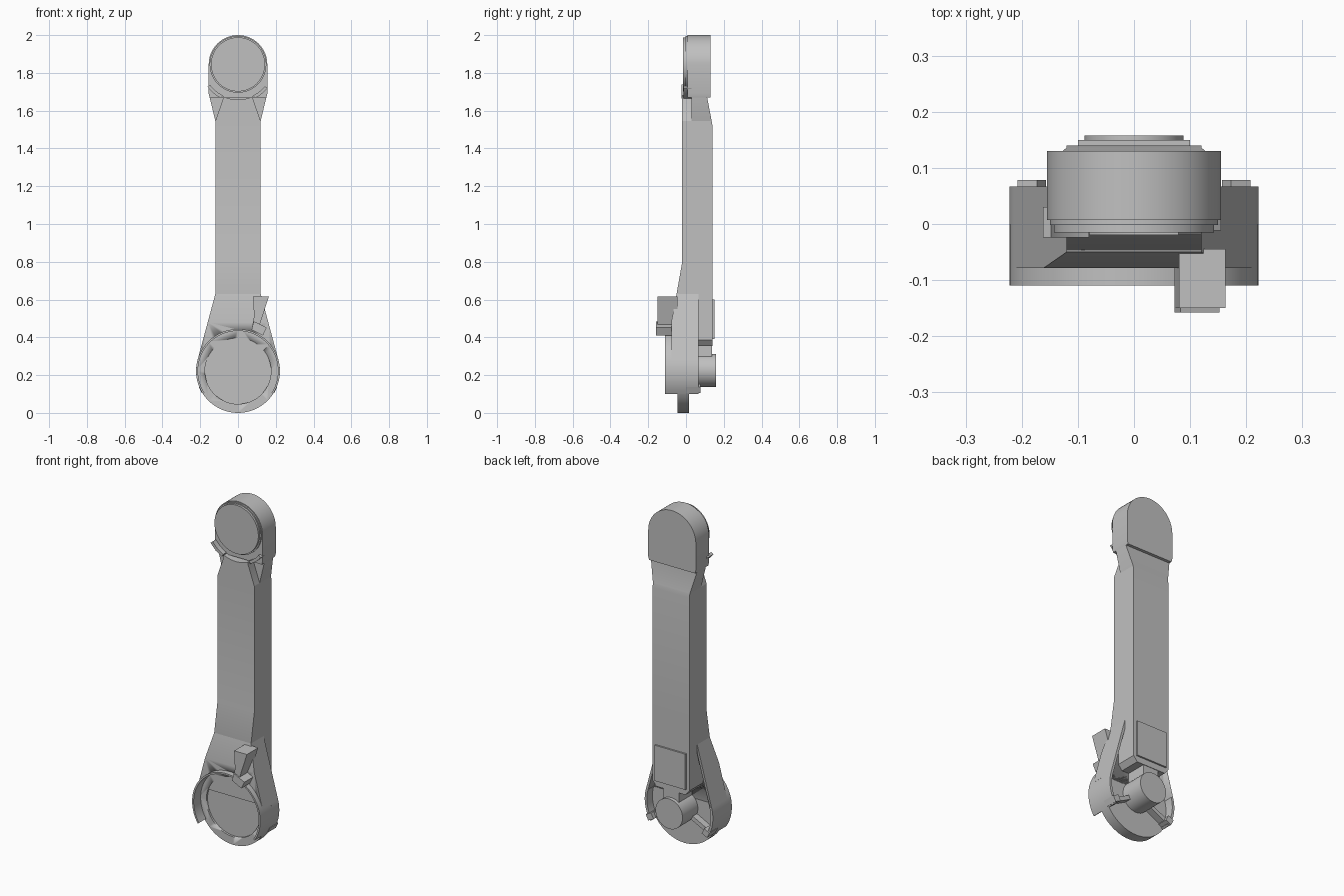
import bpy, bmesh, math
from math import sin, cos, radians
from mathutils import Matrix

cube = bpy.data.objects.get("Cube")
if cube:
    bpy.data.objects.remove(cube, do_unlink=True)

grey = bpy.data.materials.new("plain_grey")
grey.use_nodes = True
grey.diffuse_color = (0.53, 0.53, 0.53, 1)
grey.node_tree.nodes["Principled BSDF"].inputs["Base Color"].default_value = (0.53, 0.53, 0.53, 1)

LOW_Z, LOW_R = 0.222, 0.222      # lower joint centre and radius
TOP_Z, TOP_R = 1.845, 0.155      # upper joint centre and radius


def finish(name, bm):
    bmesh.ops.recalc_face_normals(bm, faces=bm.faces)
    mesh = bpy.data.meshes.new(name)
    bm.to_mesh(mesh)
    bm.free()
    mesh.materials.append(grey)
    obj = bpy.data.objects.new(name, mesh)
    bpy.context.collection.objects.link(obj)
    bpy.ops.object.select_all(action='DESELECT')
    obj.select_set(True)
    bpy.context.view_layer.objects.active = obj
    bpy.ops.object.shade_smooth_by_angle(angle=radians(25))
    return obj


def prism(name, outline, y0, y1):
    """Extrude an x-z outline from y0 to y1."""
    bm = bmesh.new()
    face = bm.faces.new([bm.verts.new((x, y0, z)) for x, z in outline])
    new = bmesh.ops.extrude_face_region(bm, geom=[face])["geom"]
    moved = [v for v in new if isinstance(v, bmesh.types.BMVert)]
    bmesh.ops.translate(bm, verts=moved, vec=(0, y1 - y0, 0))
    return finish(name, bm)


def loft(name, rows):
    """Join rectangular sections given as z, half width, front y, back y."""
    bm = bmesh.new()
    rings = [[bm.verts.new(p) for p in ((-w, f, z), (w, f, z), (w, b, z), (-w, b, z))]
             for z, w, f, b in rows]
    for low, high in zip(rings, rings[1:]):
        for i in range(4):
            j = (i + 1) % 4
            bm.faces.new((low[i], low[j], high[j], high[i]))
    bm.faces.new(rings[0])
    bm.faces.new(rings[-1])
    return finish(name, bm)


def arc(cz, r, a0, a1, n=48):
    angles = [radians(a0 + (a1 - a0) * i / n) for i in range(n + 1)]
    return [(r * cos(a), cz + r * sin(a)) for a in angles]


def disc(name, cz, r, y0, y1):
    return prism(name, arc(cz, r, 0, 360, 64)[:-1], y0, y1)


def band(name, cz, r0, r1, a0, a1, y0, y1):
    return prism(name, arc(cz, r1, a0, a1) + arc(cz, r0, a1, a0), y0, y1)


def cut(obj, cutter):
    mod = obj.modifiers.new("pocket", 'BOOLEAN')
    mod.operation, mod.object = 'DIFFERENCE', cutter
    mod.solver = 'EXACT'
    bpy.context.view_layer.objects.active = obj
    bpy.ops.object.modifier_apply(modifier=mod.name)
    bpy.data.objects.remove(cutter, do_unlink=True)


def mirrored(points):
    return points + [(-x, z) for x, z in reversed(points)]


# Lower joint: base disc with a shallow front recess, and its rims
base = disc("joint_base", LOW_Z, LOW_R, -0.045, 0.015)
cut(base, disc("recess_cutter", LOW_Z, 0.175, -0.2, -0.033))
band("front_rim", LOW_Z, 0.212, LOW_R, -33.3, 213.3, -0.11, 0.0)
for side, start in (("left", -33.3), ("right", 164)):
    band(side + "_back_rim", LOW_Z, 0.208, LOW_R, start, start + 49.3, 0.0, 0.067)

# Flared body, pocketed at the front and back
flare = loft("flared_body", [(0.28, 0.2143, -0.078, 0.067), (0.48, 0.1604, -0.078, 0.067),
                             (0.63, 0.12, -0.05, 0.067)])
cut(flare, disc("front_pocket_cutter", LOW_Z, 0.2125, -0.3, -0.04))
cut(flare, prism("back_pocket_cutter",
                 mirrored([(0.205, 0.2), (0.2, 0.28), (0.113, 0.6)]), 0.015, 0.3))

# Long shaft
loft("shaft", [(0.355, 0.095, 0.0, 0.14), (0.385, 0.12, 0.0, 0.14), (0.63, 0.12, -0.05, 0.14),
               (0.8, 0.12, -0.02, 0.14), (1.52, 0.12, -0.02, 0.14), (1.545, 0.12, -0.02, 0.136)])

# Neck: wide rear block and narrowing front plate hollowed around the head
loft("neck_block", [(1.545, 0.12, 0.03, 0.136), (1.67, 0.15, 0.03, 0.112),
                    (1.72, 0.153, 0.03, 0.112)])
prism("neck_plate", [(-0.12, 1.545), (0.12, 1.545), (0.08, 1.66)]
      + arc(TOP_Z, 0.187, 295, 245, 16) + [(-0.08, 1.66)], -0.02, 0.05)

# Head with front cap
prism("head", arc(TOP_Z, TOP_R, 0, 180) + [(-TOP_R, 1.69), (-0.15, 1.67),
                                           (0.15, 1.67), (TOP_R, 1.69)], 0.007, 0.13)
disc("head_cap", TOP_Z, 0.143, -0.015, 0.02)
disc("head_cap_step", TOP_Z, 0.15, -0.002, 0.02)

# Small clips beside the neck
band("right_neck_clip", TOP_Z, 0.183, 0.2, 216, 244, -0.024, 0.03)
band("left_neck_clip", TOP_Z, 0.183, 0.2, 296, 321, -0.012, 0.03)

# Rear hub, web, cover panel
disc("rear_hub", 0.225, 0.088, 0.0, 0.158)
prism("hub_web", mirrored([(0.05, 0.27), (0.05, 0.365)]), 0.0, 0.137)
prism("cover_panel", mirrored([(0.1, 0.39), (0.1, 0.6)]), 0.1, 0.15)

# Radial struts with raised tips
for side, angle in (("left", -27), ("right", 207)):
    for part, r0, r1, half, depth in (("strut", 0.07, 0.215, 0.012, 0.055),
                                      ("strut_tip", 0.185, 0.224, 0.018, 0.078)):
        bm = bmesh.new()
        bmesh.ops.create_cube(bm, size=1)
        place = (Matrix.Translation((0, depth / 2, LOW_Z)) @ Matrix.Rotation(-radians(angle), 4, 'Y')
                 @ Matrix.Translation(((r0 + r1) / 2, 0, 0))
                 @ Matrix.Diagonal((r1 - r0, depth, half * 2, 1)))
        bmesh.ops.transform(bm, matrix=place, verts=bm.verts)
        finish(side + "_" + part, bm)

# Front latch: blade and foot
prism("latch_blade", [(0.08, 0.615), (0.163, 0.615), (0.113, 0.46), (0.072, 0.44), (0.085, 0.51)],
      -0.15, -0.045)
prism("latch_foot", [(0.072, 0.44), (0.083, 0.485), (0.152, 0.452), (0.132, 0.41)], -0.158, -0.075)
